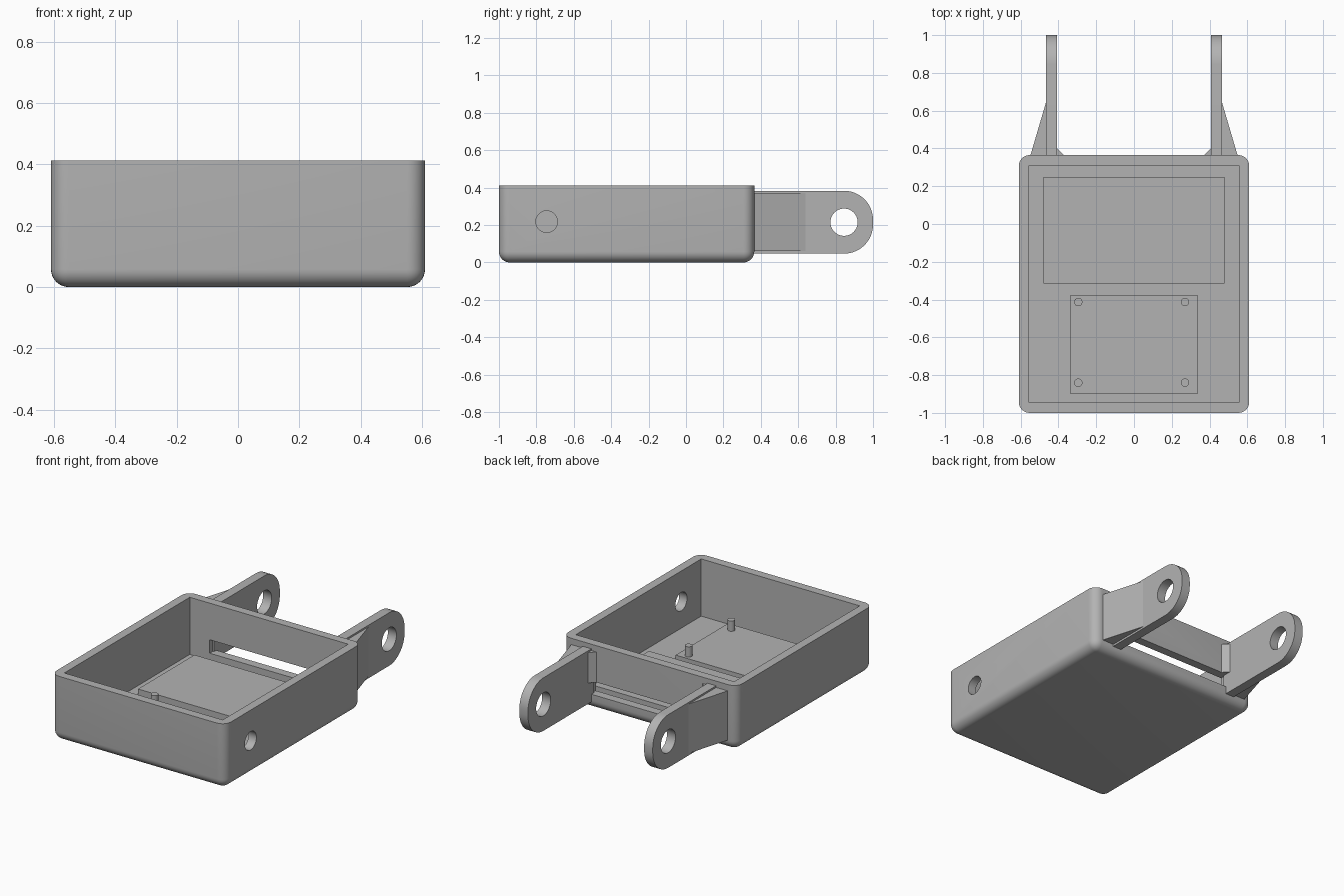
import bpy, bmesh, math
from mathutils import Matrix, Vector

if "Cube" in bpy.data.objects:
    bpy.data.objects.remove(bpy.data.objects["Cube"])

grey = bpy.data.materials.new("grey plastic")
grey.diffuse_color = (0.45, 0.45, 0.45, 1)
grey.use_nodes = True
grey.node_tree.nodes["Principled BSDF"].inputs["Base Color"].default_value = grey.diffuse_color


def finish(name, bm):
    bmesh.ops.recalc_face_normals(bm, faces=bm.faces[:])
    mesh = bpy.data.meshes.new(name)
    bm.to_mesh(mesh)
    bm.free()
    mesh.materials.append(grey)
    ob = bpy.data.objects.new(name, mesh)
    bpy.context.collection.objects.link(ob)
    return ob


def activate(ob):
    bpy.ops.object.select_all(action='DESELECT')
    ob.select_set(True)
    bpy.context.view_layer.objects.active = ob


def smooth(ob):
    activate(ob)
    bpy.ops.object.shade_smooth_by_angle(angle=math.radians(30))


def box(name, lo, hi, radius=0):
    """Box between two corners; radius rounds every edge except the top rim."""
    bm = bmesh.new()
    lo, hi = Vector(lo), Vector(hi)
    size = hi - lo
    bmesh.ops.create_cube(bm, size=1, matrix=Matrix.Translation((lo + hi) / 2)
                          @ Matrix.Diagonal((*size, 1)))
    if radius:
        edges = [e for e in bm.edges
                 if min(v.co.z for v in e.verts) < hi.z - 0.01]
        bmesh.ops.bevel(bm, geom=edges, offset=radius, segments=8,
                        profile=0.5, affect='EDGES')
    return finish(name, bm)


def cylinder(name, centre, radius, depth, along_x=False, segments=40):
    bm = bmesh.new()
    m = Matrix.Translation(centre)
    if along_x:
        m = m @ Matrix.Rotation(math.pi / 2, 4, 'Y')
    bmesh.ops.create_cone(bm, cap_ends=True, segments=segments, radius1=radius,
                          radius2=radius, depth=depth, matrix=m)
    return finish(name, bm)


def prism(name, points, offset):
    """Extrude a planar outline along the offset vector."""
    bm = bmesh.new()
    face = bm.faces.new([bm.verts.new(p) for p in points])
    out = bmesh.ops.extrude_face_region(bm, geom=[face])
    verts = [g for g in out["geom"] if isinstance(g, bmesh.types.BMVert)]
    bmesh.ops.translate(bm, verts=verts, vec=offset)
    return finish(name, bm)


def cut(ob, *cutters):
    for c in cutters:
        c.hide_render = True
        mod = ob.modifiers.new("cut", 'BOOLEAN')
        mod.operation = 'DIFFERENCE'
        mod.solver = 'EXACT'
        mod.object = c
        activate(ob)
        bpy.ops.object.modifier_apply(modifier=mod.name)
        bpy.data.objects.remove(c)


# Open tray with a rear slot and one hole in the right wall
tray = box("tray", (-0.61, -1, 0), (0.61, 0.365, 0.412), 0.058)
cut(tray,
    box("cavity_cutter", (-0.555, -0.945, 0.05), (0.555, 0.31, 0.6)),
    box("slot_cutter", (-0.415, 0.25, 0.095), (0.415, 0.5, 0.18)),
    cylinder("side_hole_cutter", (0.6, -0.745, 0.218), 0.058, 0.3, True))
smooth(tray)

# Raised pads on the floor
box("rear_pad", (-0.48, -0.315, 0.04), (0.48, 0.25, 0.09))
box("front_pad", (-0.335, -0.9, 0.04), (0.335, -0.375, 0.08))

# Locating pins on the front pad
for x in (-0.295, 0.27):
    for y in (-0.84, -0.413):
        smooth(cylinder("locating_pin", (x, y, 0.105), 0.022, 0.08, segments=24))

# Rear hinge arms with outer and inner gussets, one set per side
Z0, Z1, R = 0.047, 0.383, 0.155
for side, s in (("left", -1), ("right", 1)):
    outline = [(0.34, Z0)]
    for cz, start in ((Z0 + R, -90), (Z1 - R, 0)):
        for i in range(13):
            a = math.radians(start + 90 * i / 12)
            outline.append((1 - R + R * math.cos(a), cz + R * math.sin(a)))
    outline.append((0.34, Z1))
    arm = prism(side + "_hinge_arm", [(s * 0.407, y, z) for y, z in outline],
                (s * 0.06, 0, 0))
    cut(arm, cylinder("pivot_cutter", (s * 0.437, 0.845, 0.215), 0.073, 0.3, True))
    smooth(arm)

    outer = [(0.44, 0.345), (0.553, 0.345), (0.548, 0.365), (0.467, 0.64), (0.44, 0.64)]
    prism(side + "_outer_gusset", [(s * x, y, 0.06) for x, y in outer], (0, 0, 0.312))
    inner = [(0.43, 0.345), (0.37, 0.345), (0.37, 0.363), (0.407, 0.4), (0.43, 0.4)]
    prism(side + "_inner_gusset", [(s * x, y, 0.18) for x, y in inner], (0, 0, 0.192))
